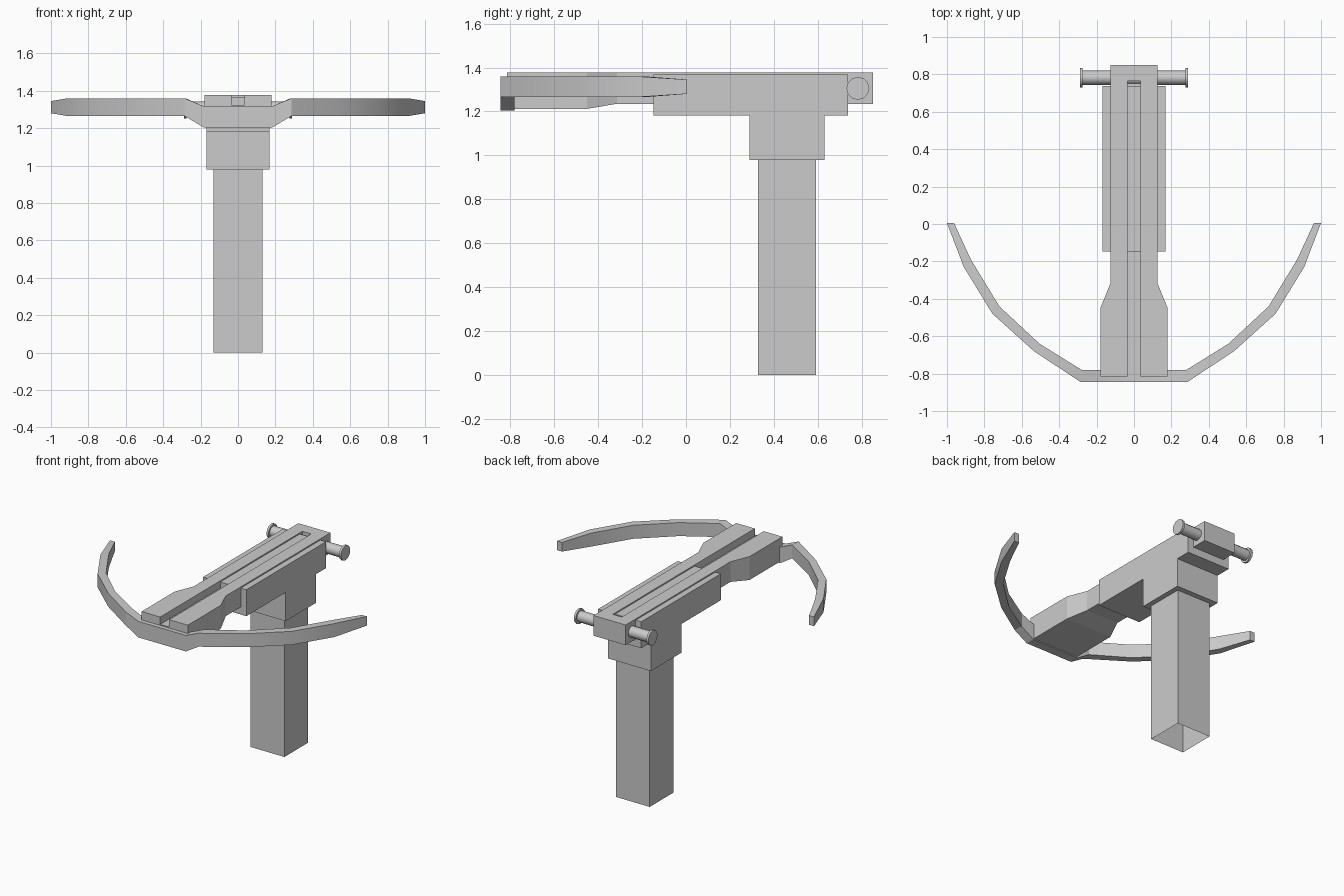
import bpy, bmesh, math

if "Cube" in bpy.data.objects:
    bpy.data.objects.remove(bpy.data.objects["Cube"])


def make(name, bm):
    bmesh.ops.recalc_face_normals(bm, faces=bm.faces)
    me = bpy.data.meshes.new(name)
    bm.to_mesh(me)
    bm.free()
    ob = bpy.data.objects.new(name, me)
    bpy.context.collection.objects.link(ob)
    return ob


def smooth(ob, angle):
    bpy.ops.object.select_all(action='DESELECT')
    ob.select_set(True)
    bpy.context.view_layer.objects.active = ob
    bpy.ops.object.shade_smooth_by_angle(angle=math.radians(angle))


def loft(name, rings, close=False, caps=True):
    """Skin a list of point rings (optionally closing the chain)."""
    bm = bmesh.new()
    loops = [[bm.verts.new(p) for p in r] for r in rings]
    n = len(loops[0])
    pairs = list(zip(loops, loops[1:]))
    if close:
        pairs.append((loops[-1], loops[0]))
    for a, b in pairs:
        for i in range(n):
            j = (i + 1) % n
            bm.faces.new((a[i], a[j], b[j], b[i]))
    if caps and not close:
        bm.faces.new(loops[0])
        bm.faces.new(loops[-1])
    return make(name, bm)


def box(name, w, y0, y1, z0, z1, open_bottom=False):
    rings = [[(-w, y0, z), (w, y0, z), (w, y1, z), (-w, y1, z)] for z in (z0, z1)]
    ob = loft(name, rings)
    if open_bottom:
        bm = bmesh.new()
        bm.from_mesh(ob.data)
        low = [f for f in bm.faces if f.calc_center_median().z < z0 + 1e-4]
        bmesh.ops.delete(bm, geom=low, context='FACES')
        bm.to_mesh(ob.data)
        bm.free()
    return ob


# Support post (open underneath), collar and cradle
box("post", 0.132, 0.328, 0.592, 0, 0.98, open_bottom=True)
box("collar", 0.168, 0.29, 0.63, 0.98, 1.19)
box("cradle", 0.168, -0.147, 0.738, 1.182, 1.368)

# Stock: wide at the front, narrower behind, with a bolt groove cut in the top
top = 1.377
stations = [(-0.815, 0.18, 1.212), (-0.45, 0.18, 1.212),
            (-0.315, 0.125, 1.235), (0.85, 0.125, 1.235)]
stock = loft("stock", [[(-w, y, zb), (w, y, zb), (w, y, top), (-w, y, top)]
                       for y, w, zb in stations])
cutter = box("groove_cutter", 0.035, -1.0, 0.765, 1.325, 1.5)
cutter.hide_render = True
cutter.hide_viewport = True
cut = stock.modifiers.new("groove", 'BOOLEAN')
cut.operation = 'DIFFERENCE'
cut.solver = 'EXACT'
cut.object = cutter

# Bow: outer x, outer y, inner x, inner y, bottom, top of each station
half = [(0.185, -0.845, 0.185, -0.78, 1.205, 1.318),
        (0.285, -0.845, 0.28, -0.78, 1.265, 1.36),
        (0.535, -0.68, 0.505, -0.64, 1.265, 1.36),
        (0.757, -0.48, 0.72, -0.44, 1.265, 1.36),
        (0.91, -0.23, 0.872, -0.19, 1.265, 1.36),
        (1.0, 0.005, 0.962, 0.005, 1.28, 1.345)]
rings = []
for s, part in ((-1, half[::-1]), (1, half)):
    for xo, yo, xi, yi, zb, zt in part:
        rings.append([(s * xo, yo, zb), (s * xo, yo, zt),
                      (s * xi, yi, zt), (s * xi, yi, zb)])
smooth(loft("bow", rings), 29)

# Winding axle with an end flange on each side
profile = [(-0.29, 0.052), (-0.275, 0.052), (-0.275, 0.038),
           (0.275, 0.038), (0.275, 0.052), (0.29, 0.052)]
sides = 12
rings = [[(x, 0.782 + r * math.cos(2 * math.pi * k / sides),
           1.305 + r * math.sin(2 * math.pi * k / sides)) for k in range(sides)]
         for x, r in profile]
smooth(loft("winding_axle", rings), 40)
